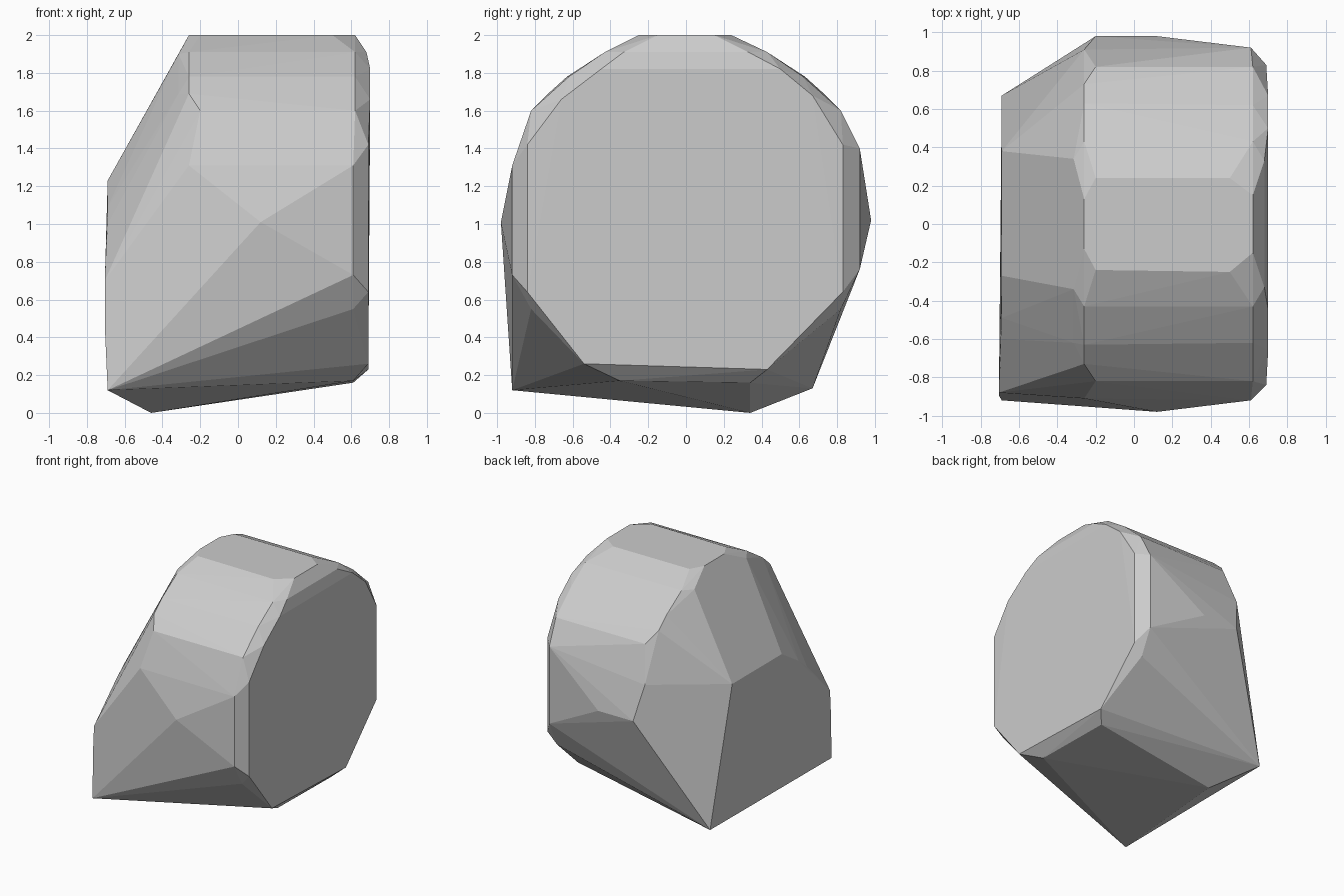
import bpy
import bmesh

# One flat grey
grey = bpy.data.materials.new("stone grey")
grey.diffuse_color = (0.6, 0.6, 0.6, 1)

# Cross-sections of the block: x position and (y, z) outline points
sections = [
    # flat right face
    (0.69, [(-0.84, 1.42), (-0.84, 0.64), (-0.54, 0.26), (0.43, 0.23), (0.83, 0.64), (0.83, 1.42)]),
    (0.70, [(-0.66, 1.66), (-0.45, 1.82), (0.67, 1.68), (0.50, 1.82)]),
    (0.68, [(-0.33, 1.91), (0.33, 1.91)]),
    # bevelled rim beside the right face
    (0.61, [(-0.92, 1.31), (-0.92, 0.73), (-0.82, 0.55), (-0.35, 0.17), (0.34, 0.16),
            (0.82, 0.55), (0.92, 0.76), (0.92, 1.40)]),
    (0.62, [(s * y, z) for s in (-1, 1)
            for y, z in ((0.15, 2.0), (0.43, 1.91), (0.62, 1.78), (0.82, 1.60))]),
    (0.50, [(-0.25, 2.0), (0.24, 2.0)]),
    # widest points front and back
    (0.12, [(-0.98, 1.01), (0.98, 1.02)]),
    (-0.20, [(0.98, 1.02), (-0.24, 2.0), (0.24, 2.0)]),
    # left end of the rounded top
    (-0.26, [(s * y, z) for s in (-1, 1)
             for y, z in ((0.13, 2.0), (0.43, 1.91), (0.63, 1.78), (0.73, 1.69), (0.91, 1.31))]),
    (-0.20, [(-0.82, 1.60), (0.82, 1.60)]),
    (-0.315, [(-0.34, 1.90), (0.34, 1.90), (-0.62, 1.69), (0.60, 1.70)]),
    # flat left face
    (-0.69, [(-0.27, 1.23), (0.38, 1.23), (-0.49, 1.09), (-0.60, 1.00)]),
    (-0.705, [(-0.88, 0.70), (-0.895, 0.46)]),
    (-0.69, [(-0.92, 0.12), (0.67, 0.13)]),
    # lowest point underneath
    (-0.46, [(0.34, 0.0)]),
]

# Wrap the sections in a faceted convex skin
bm = bmesh.new()
for x, outline in sections:
    for y, z in outline:
        bm.verts.new((x, y, z))
bmesh.ops.convex_hull(bm, input=bm.verts[:])
bmesh.ops.delete(bm, geom=[v for v in bm.verts if not v.link_faces], context='VERTS')
bmesh.ops.dissolve_limit(bm, angle_limit=0.02, verts=bm.verts[:], edges=bm.edges[:])
bmesh.ops.recalc_face_normals(bm, faces=bm.faces[:])

mesh = bpy.data.meshes.new("faceted_block")
bm.to_mesh(mesh)
bm.free()
mesh.materials.append(grey)
block = bpy.data.objects.new("faceted_block", mesh)
bpy.context.collection.objects.link(block)
